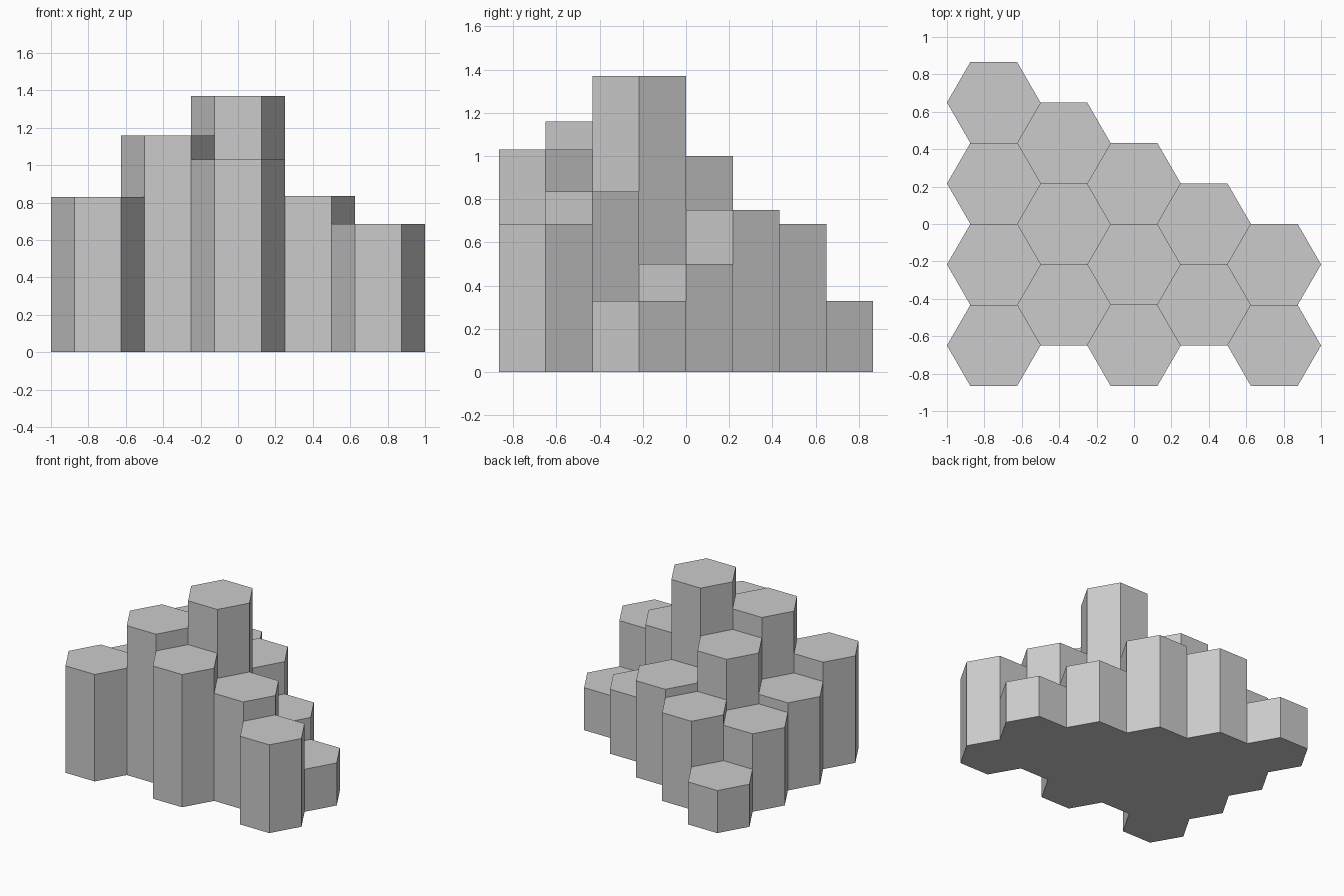
import bpy
import math

if "Cube" in bpy.data.objects:
    bpy.data.objects.remove(bpy.data.objects["Cube"])

R = 0.25                      # hexagon corner radius
STEP = R * math.sqrt(3)       # flat-to-flat width

# Each row along x: heights of columns from front to back
# (x position, y of front column centre in steps, heights)
ROWS = [
    (-0.75, -1.5, [0.83, 0.68, 0.605, 0.33]),
    (-0.375, -1.0, [1.16, 1.00, 0.685]),
    (0.0, -1.5, [1.03, 1.37, 0.75]),
    (0.375, -1.0, [0.835, 0.50]),
    (0.75, -1.5, [0.685, 0.33]),
]


def hex_column(name, x, y, h):
    # hexagonal prism standing on the ground, corners pointing along x
    bpy.ops.mesh.primitive_cylinder_add(
        vertices=6, radius=R, depth=h, location=(x, y, h / 2),
        rotation=(0, 0, math.radians(30)))
    bpy.context.object.name = name


# Stone columns
for i, (x, start, heights) in enumerate(ROWS):
    for j, h in enumerate(heights):
        hex_column(f"hex_column_{i + 1}_{j + 1}", x, (start + j) * STEP, h)
